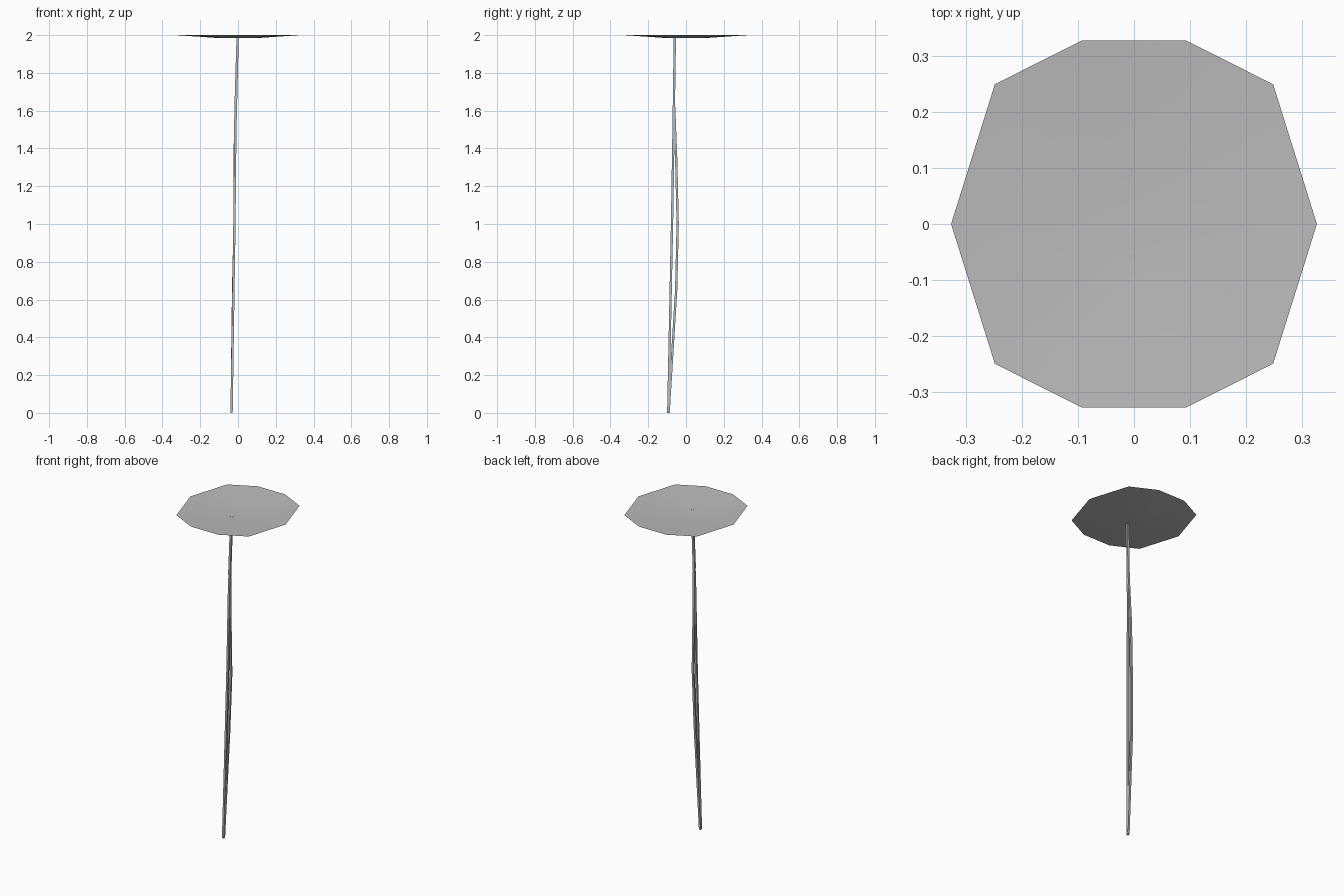
import bpy
import bmesh
from mathutils import Vector

cube = bpy.data.objects.get("Cube")
if cube:
    bpy.data.objects.remove(cube, do_unlink=True)

grey = bpy.data.materials.new("soft grey")
grey.use_nodes = True
grey.diffuse_color = (0.5, 0.5, 0.5, 1)
grey.node_tree.nodes["Principled BSDF"].inputs["Base Color"].default_value = (0.5, 0.5, 0.5, 1)


def finish(name, bm):
    mesh = bpy.data.meshes.new(name)
    bmesh.ops.recalc_face_normals(bm, faces=bm.faces)
    bm.to_mesh(mesh)
    bm.free()
    mesh.materials.append(grey)
    obj = bpy.data.objects.new(name, mesh)
    bpy.context.collection.objects.link(obj)
    return obj


def bridge(bm, a, b):
    for i in range(len(a)):
        j = (i + 1) % len(a)
        bm.faces.new((a[i], a[j], b[j], b[i]))


# Shallow ten-sided dish
quarter = [(0.248, 0.249), (0.093, 0.327)]
half = [(0.326, 0)] + quarter + [(-x, y) for x, y in reversed(quarter)]
outline = half + [(-x, -y) for x, y in half]
bm = bmesh.new()
rings = [[bm.verts.new((x * s, y * s, z)) for x, y in outline]
         for s, z in ((1, 2.0), (0.3, 1.984))]
bridge(bm, *rings)
bm.faces.new(rings[1])
dish = finish("dish", bm)
for face in dish.data.polygons:
    face.use_smooth = True
# the open sheet should face upwards
if dish.data.polygons[-1].normal.z < 0:
    dish.data.flip_normals()


# Thin four-sided stalk strands
def strand(name, path, radius):
    bm = bmesh.new()
    rows = []
    for p in path:
        rows.append([bm.verts.new(Vector(p) + Vector((dx, dy, 0)) * radius)
                     for dx, dy in ((-1, -1), (1, -1), (1, 1), (-1, 1))])
    for a, b in zip(rows, rows[1:]):
        bridge(bm, a, b)
    bm.faces.new(rows[0])
    bm.faces.new(rows[-1])
    return finish(name, bm)


strand("straight_stalk", [(-0.034, -0.094, 0), (-0.019, -0.074, 1),
                          (-0.014, -0.066, 1.5), (-0.002, -0.059, 1.985)], 0.006)
strand("bowed_stalk", [(-0.034, -0.092, 0), (-0.026, -0.052, 0.65),
                       (-0.018, -0.044, 1), (-0.018, -0.052, 1.35),
                       (-0.012, -0.064, 1.65), (-0.002, -0.059, 1.985)], 0.006)
